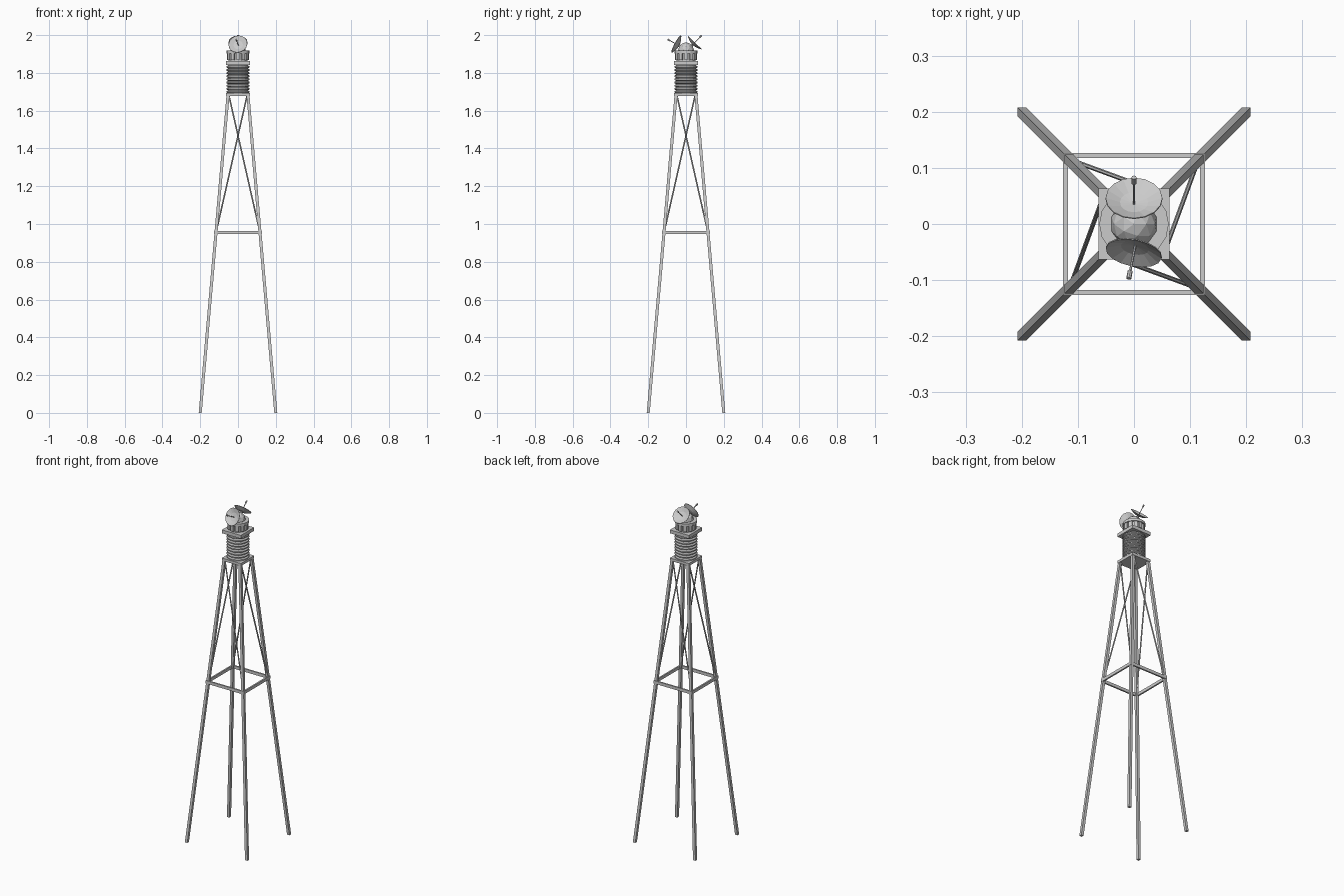
import bpy, bmesh, math
from mathutils import Vector, Matrix

if "Cube" in bpy.data.objects:
    bpy.data.objects.remove(bpy.data.objects["Cube"])

def material(name, c):
    m = bpy.data.materials.new(name)
    m.diffuse_color = (c, c, c, 1)
    m.use_nodes = True
    m.node_tree.nodes["Principled BSDF"].inputs["Base Color"].default_value = m.diffuse_color
    return m

GREY = material("light grey metal", 0.6)

def make(name, bm, mat=GREY, smooth=False):
    bmesh.ops.recalc_face_normals(bm, faces=bm.faces)
    me = bpy.data.meshes.new(name)
    bm.to_mesh(me)
    bm.free()
    me.materials.append(mat)
    ob = bpy.data.objects.new(name, me)
    bpy.context.collection.objects.link(ob)
    return ob

def box(name, c, s, rot=0):
    bm = bmesh.new()
    bmesh.ops.create_cube(bm, size=1, matrix=Matrix.Rotation(rot, 4, 'Z')
                          @ Matrix.Translation(c) @ Matrix.Diagonal((*s, 1)))
    return make(name, bm)

def lathe(name, prof, n=16, mtx=Matrix()):
    # revolve (radius, height) points around z; zero radius closes the end
    bm = bmesh.new()
    rings = []
    for r, z in prof:
        k = n if r > 1e-6 else 1
        rings.append([bm.verts.new(mtx @ Vector((r * math.cos(2 * math.pi * i / n),
                      r * math.sin(2 * math.pi * i / n), z))) for i in range(k)])
    for a, b in zip(rings, rings[1:]):
        for i in range(n):
            q = [a[i % len(a)], a[(i + 1) % len(a)], b[(i + 1) % len(b)], b[i % len(b)]]
            bm.faces.new(list(dict.fromkeys(q)))
    return make(name, bm)

def rod(name, a, b, r, n=6):
    a, b = Vector(a), Vector(b)
    d = b - a
    m = Matrix.Translation(a) @ d.to_track_quat('Z', 'Y').to_matrix().to_4x4()
    return lathe(name, [(0, 0), (r, 0), (r, d.length), (0, d.length)], n, m)

# four leaning square legs
for i, (sx, sy) in enumerate([(1, 1), (-1, 1), (-1, -1), (1, -1)]):
    bm = bmesh.new()
    bmesh.ops.create_cube(bm, size=1)
    for v in bm.verts:
        t = v.co.z + 0.5
        c = 0.2 + (0.053 - 0.2) * t
        v.co = (sx * c + v.co.x * 0.016, sy * c + v.co.y * 0.016, 1.68 * t)
    make(f"leg_{i + 1}", bm)

# tie frame and one diagonal brace on each side
for i in range(4):
    a = i * math.pi / 2
    R = Matrix.Rotation(a, 3, 'Z')
    box(f"tie_beam_{i + 1}", (0, -0.122, 0.955), (0.252, 0.009, 0.018), a)
    rod(f"brace_{i + 1}", R @ Vector((0.115, -0.115, 0.96)),
        R @ Vector((-0.048, -0.055, 1.68)), 0.004)

# platform, ribbed tank and upper platform
box("lower_platform", (0, 0, 1.685), (0.126, 0.126, 0.016))
prof, n, z0, h = [(0, 1.69)], 9, 1.692, 0.149
for i in range(n):
    z, s = z0 + i * h / n, h / n
    prof += [(0.053, z), (0.062, z + 0.25 * s), (0.062, z + 0.65 * s), (0.053, z + 0.9 * s)]
lathe("ribbed_tank", prof + [(0.053, 1.842), (0, 1.842)], 20)
box("upper_platform", (0, 0, 1.852), (0.126, 0.126, 0.02))

# cabin with upright blocks and cap
lathe("cabin_core", [(0, 1.86), (0.05, 1.86), (0.05, 1.905), (0, 1.905)], 16)
for i in range(12):
    box(f"cabin_block_{i + 1}", (0, -0.052, 1.885), (0.018, 0.012, 0.034),
        i * math.pi / 6)
lathe("cabin_cap", [(0, 1.903), (0.062, 1.903), (0.062, 1.918), (0, 1.918)], 16)

# faceted dome
bm = bmesh.new()
bmesh.ops.create_icosphere(bm, subdivisions=2, radius=0.042,
                           matrix=Matrix.Translation((0, 0, 1.92)))
make("dome", bm)

# two dishes with feed horns
def dish(name, apex, n):
    n = Vector(n).normalized()
    apex = Vector(apex)
    m = Matrix.Translation(apex) @ n.to_track_quat('Z', 'Y').to_matrix().to_4x4()
    lathe(name, [(0, -0.003), (0.025, 0.001), (0.051, 0.013), (0.0505, 0.015),
                 (0.025, 0.004), (0, 0)], 16, m)
    rod(name + "_feed_rod", apex, apex + n * 0.056, 0.0022)
    rod(name + "_feed_horn", apex + n * 0.052, apex + n * 0.067, 0.0045, 8)
    rod(name + "_mount", apex - n * 0.02, apex, 0.007, 8)

dish("front_dish", (0.002, -0.039, 1.946), (-0.17, -0.87, 0.47))
dish("back_dish", (0, 0.036, 1.951), (0, 0.7, 0.71))
